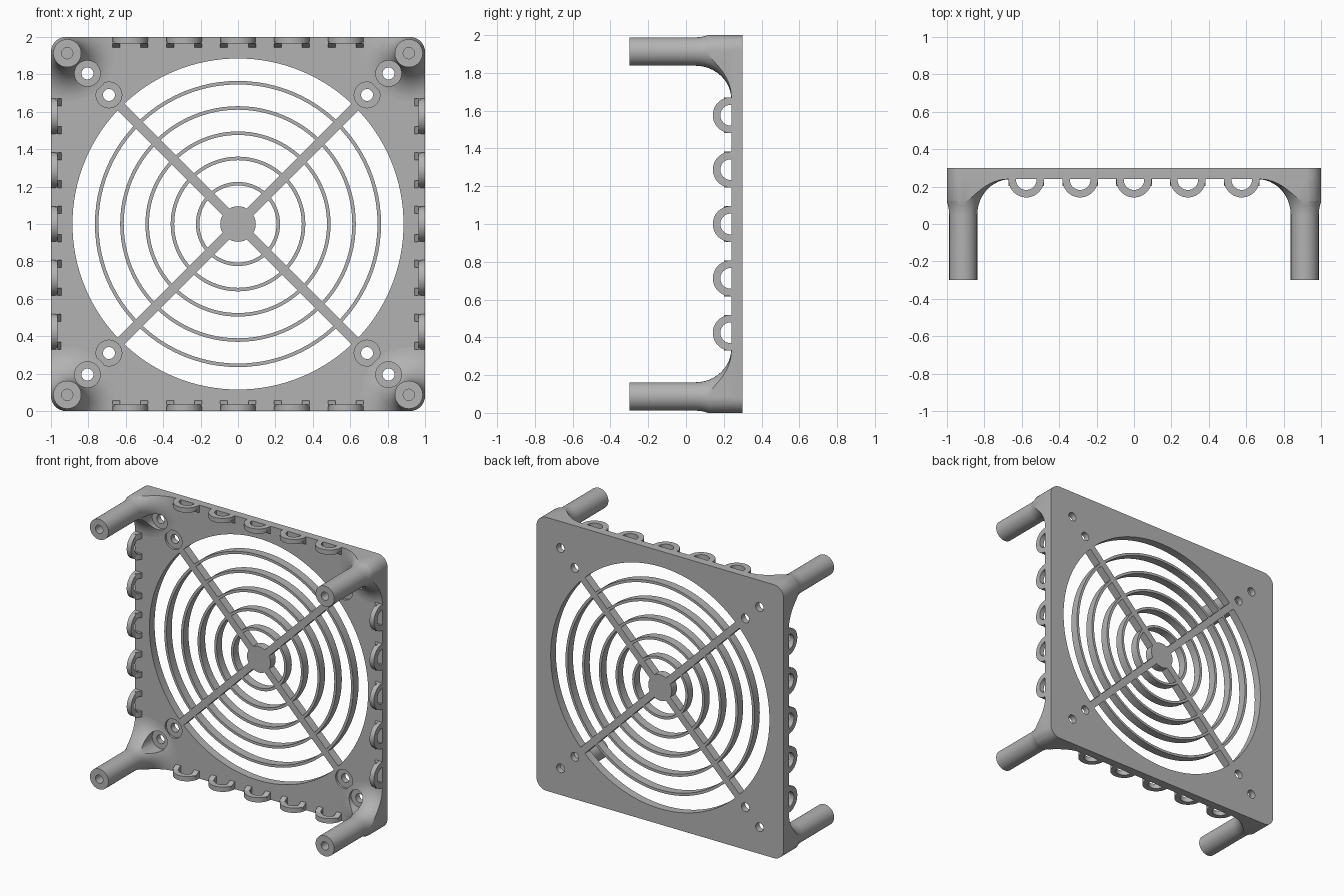
import bpy, bmesh, math
from mathutils import Matrix, Vector

cube = bpy.data.objects.get("Cube")
if cube:
    bpy.data.objects.remove(cube)

grey = bpy.data.materials.new("plain_grey")
grey.use_nodes = True
colour = (0.45, 0.45, 0.45, 1)
grey.diffuse_color = colour
grey.node_tree.nodes["Principled BSDF"].inputs["Base Color"].default_value = colour

FRONT, BACK = 0.24, 0.3        # faces of the plate along y
CENTRE = Matrix.Translation((0, 0, 1))


def arc(radius, start, end, steps, cx=0, cy=0):
    angles = [math.radians(start + (end - start) * i / steps) for i in range(steps + 1)]
    return [(cx + radius * math.cos(a), cy + radius * math.sin(a)) for a in angles]


def circle(radius, cx=0, cy=0, steps=48):
    return arc(radius, 0, 360, steps, cx, cy)[:-1]


def finish(bm, name, matrix):
    bmesh.ops.recalc_face_normals(bm, faces=bm.faces)
    bm.transform(CENTRE @ matrix)
    mesh = bpy.data.meshes.new(name)
    bm.to_mesh(mesh)
    bm.free()
    mesh.materials.append(grey)
    obj = bpy.data.objects.new(name, mesh)
    bpy.context.collection.objects.link(obj)
    return obj


def prism(name, points, direction, matrix=Matrix()):
    """Extrude a closed loop of 3D points along a direction."""
    bm = bmesh.new()
    face = bm.faces.new([bm.verts.new(p) for p in points])
    out = bmesh.ops.extrude_face_region(bm, geom=[face], use_keep_orig=True)
    moved = [v for v in out["geom"] if isinstance(v, bmesh.types.BMVert)]
    bmesh.ops.translate(bm, verts=moved, vec=Vector(direction))
    return finish(bm, name, matrix)


def slab(name, outline, y0, y1, matrix=Matrix()):
    return prism(name, [(x, y0, z) for x, z in outline], (0, y1 - y0, 0), matrix)


def lathe(name, profile, matrix=Matrix(), closed=False, steps=48):
    """Turn (radius, y) pairs around the y axis."""
    bm = bmesh.new()
    verts = [bm.verts.new((r, y, 0)) for r, y in profile]
    edges = [bm.edges.new(pair) for pair in zip(verts, verts[1:])]
    if closed:
        edges.append(bm.edges.new((verts[-1], verts[0])))
    bmesh.ops.spin(bm, geom=verts + edges, axis=(0, 1, 0), cent=(0, 0, 0),
                   angle=math.tau, steps=steps)
    bmesh.ops.remove_doubles(bm, verts=bm.verts, dist=0.0001)
    return finish(bm, name, matrix)


def boolean(obj, cutter, operation="DIFFERENCE"):
    mod = obj.modifiers.new("cut", "BOOLEAN")
    mod.operation, mod.object, mod.solver = operation, cutter, "EXACT"
    bpy.context.view_layer.objects.active = obj
    bpy.ops.object.modifier_apply(modifier=mod.name)


# Rounded square outline shared by the plate and the post trimmer
R = 0.08
outline = []
for i, (sx, sz) in enumerate([(1, 1), (-1, 1), (-1, -1), (1, -1)]):
    outline += arc(R, 90 * i, 90 * i + 90, 8, sx * (1 - R), sz * (1 - R))

cutters = []
plate = slab("plate", outline, FRONT, BACK)
opening = slab("opening_cutter", circle(0.885, steps=128), 0, 0.5)
trimmer = slab("post_trimmer", outline, -0.5, 0.5)
cutters += [opening, trimmer]
boolean(plate, opening)

# Corner posts with a flared foot and a blind screw hole in the tip
flare = [(0.255 - 0.18 * math.cos(t), 0.05 + 0.19 * math.sin(t))
         for t in [math.pi / 2 * i / 12 for i in range(13)]]
profile = [(0, -0.12), (0.03, -0.12), (0.03, -0.3), (0.075, -0.3)]
profile += flare + [(0.255, 0.245), (0, 0.245)]

for side, sx in (("left", 1), ("right", -1)):
    for level, sz in (("upper", 1), ("lower", -1)):
        place = Matrix.Translation((sx * 0.913, 0, sz * 0.913))
        post = lathe(f"{level}_{side}_post", profile, place)
        boolean(post, trimmer, "INTERSECT")
        # Two counterbored screw holes on each diagonal
        for d in (0.69, 0.805):
            bore = slab("bore_cutter", circle(0.032, sx * d, sz * d, 32), -0.1, 0.5)
            sink = slab("sink_cutter", circle(0.069, sx * d, sz * d, 32), -0.1, 0.256)
            cutters += [bore, sink]
            for cutter in (bore, sink):
                boolean(plate, cutter)
            if d > 0.7:
                boolean(post, sink)

# Finger guard: hub, concentric rings and four spokes
slab("hub", circle(0.095), FRONT, BACK)
for i, r in enumerate((0.225, 0.36, 0.495, 0.63, 0.765)):
    ring = [(r, FRONT), (r, BACK), (r - 0.019, BACK), (r - 0.019, FRONT)]
    lathe(f"guard_ring_{i + 1}", ring, closed=True, steps=96)
for i in range(4):
    turn = Matrix.Rotation(math.radians(45 + 90 * i), 4, "Y")
    w = 0.025
    slab(f"spoke_{i + 1}", [(0.05, -w), (0.9, -w), (0.9, w), (0.05, w)], FRONT, BACK, turn)

# Cable loops: half rings standing on the front face along every edge
half_ring = arc(0.095, 180, 360, 24) + arc(0.055, 360, 180, 24)
for edge in range(4):
    turn = Matrix.Rotation(math.radians(90 * edge), 4, "Y")
    for i in range(5):
        place = turn @ Matrix.Translation(((i - 2) * 0.288, 0.237, 0.965))
        # each leg is carried a little way into the plate
        points = [(x, y + (0.01 if abs(y) < 0.001 else 0), 0) for x, y in half_ring]
        prism("cable_loop", points, (0, 0, 0.035), place)
        # sloped gussets behind both legs
        for x in (-0.095, 0.055):
            wedge = [(x, 0.01, 0.01), (x, 0.01, -0.02), (x, 0, -0.02), (x, -0.035, 0), (x, -0.035, 0.01)]
            prism("loop_gusset", wedge, (0.04, 0, 0), place)

for cutter in cutters:
    bpy.data.objects.remove(cutter)

# Smooth the round surfaces, keep real edges sharp
bpy.ops.object.select_all(action="DESELECT")
for obj in bpy.context.scene.objects:
    if obj.type == "MESH":
        obj.select_set(True)
        bpy.context.view_layer.objects.active = obj
bpy.ops.object.shade_smooth_by_angle(angle=math.radians(30))
